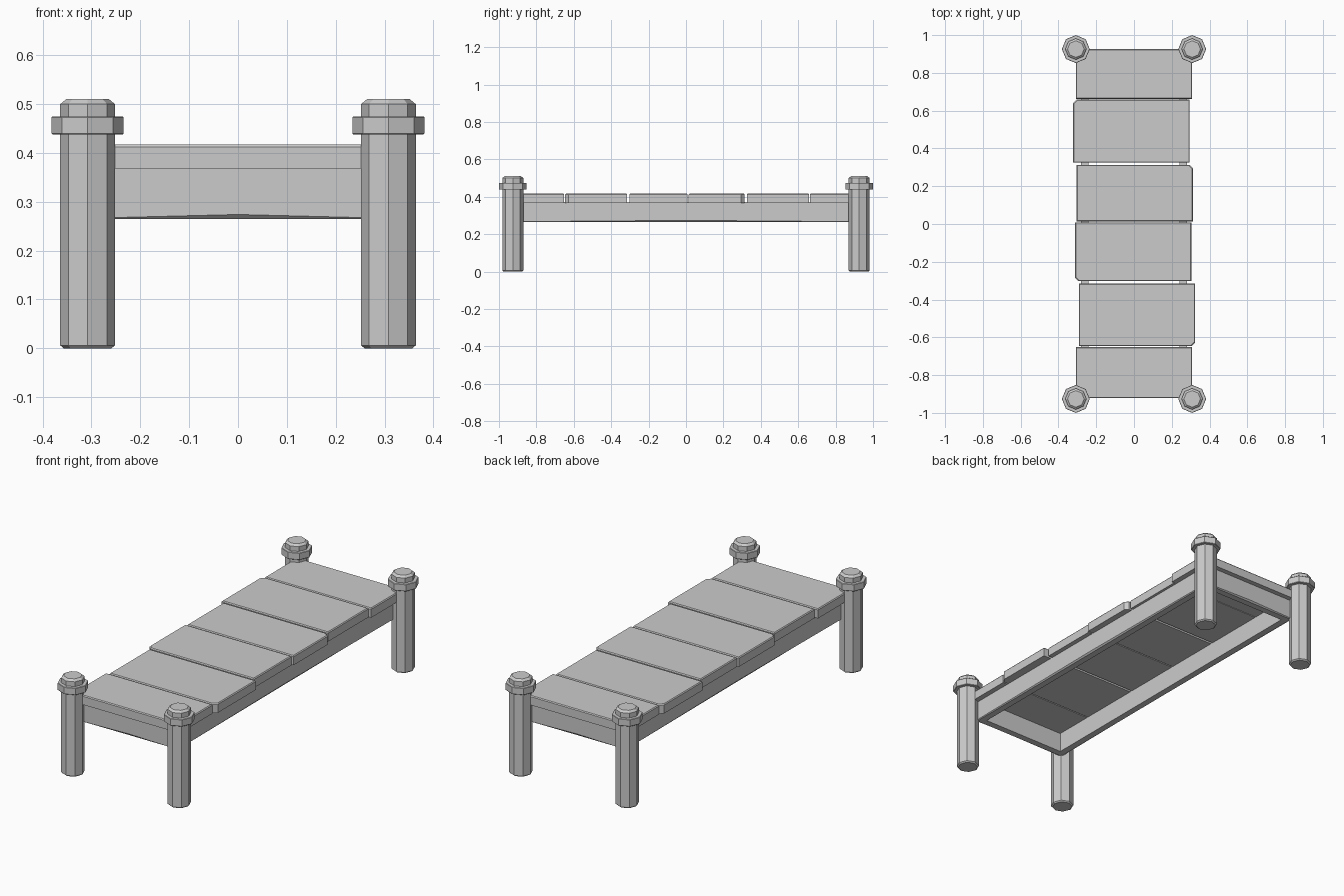
import bpy
import bmesh
from math import cos, sin, pi

cube = bpy.data.objects.get("Cube")
if cube:
    bpy.data.objects.remove(cube)

# One grey for the whole piece
grey = bpy.data.materials.new("plain grey")
grey.use_nodes = True
COLOR = (0.6, 0.6, 0.6, 1)
grey.diffuse_color = COLOR
grey.node_tree.nodes["Principled BSDF"].inputs["Base Color"].default_value = COLOR


def loft(name, rings, caps=True, closed=False):
    """Skin a stack of equal-length point rings."""
    bm = bmesh.new()
    loops = [[bm.verts.new(p) for p in ring] for ring in rings]
    pairs = list(zip(loops, loops[1:]))
    if closed:
        pairs.append((loops[-1], loops[0]))
    for a, b in pairs:
        for i in range(len(a)):
            j = (i + 1) % len(a)
            bm.faces.new((a[i], a[j], b[j], b[i]))
    if caps:
        bm.faces.new(loops[0][::-1])
        bm.faces.new(loops[-1])
    bmesh.ops.recalc_face_normals(bm, faces=bm.faces)
    mesh = bpy.data.meshes.new(name)
    bm.to_mesh(mesh)
    bm.free()
    mesh.materials.append(grey)
    obj = bpy.data.objects.new(name, mesh)
    bpy.context.collection.objects.link(obj)
    return obj


def octagon_stack(name, x, y, profile):
    """Eight-sided turned part from (radius, height) pairs."""
    return loft(name, [[(x + r * cos(i * pi / 4), y + r * sin(i * pi / 4), z)
                        for i in range(8)] for r, z in profile])


# Corner posts with collars
POST = [(0.049, 0), (0.056, 0.006), (0.056, 0.5), (0.044, 0.51)]
COLLAR = [(0.072, 0.438), (0.074, 0.44), (0.074, 0.473), (0.072, 0.475)]
for side, x in (("left", 0.308), ("right", -0.308)):
    for end, y in (("front", -0.926), ("back", 0.926)):
        octagon_stack(f"{end}_{side}_post", x, y, POST)
        octagon_stack(f"{end}_{side}_collar", x, y, COLLAR)


# Rectangular frame, its lower outer edge worn upward at mid-span
def frame_ring(x, y, z, wear=0):
    corners = [(-1, -1), (0, -1), (1, -1), (1, 0), (1, 1), (0, 1), (-1, 1), (-1, 0)]
    return [(cx * x, cy * y, z + (wear if cx * cy == 0 else 0)) for cx, cy in corners]


loft("frame", [frame_ring(0.28, 0.9, 0.372), frame_ring(0.28, 0.9, 0.267, 0.007),
               frame_ring(0.274, 0.894, 0.265), frame_ring(0.24, 0.86, 0.265),
               frame_ring(0.24, 0.86, 0.372)], caps=False, closed=True)


# Deck planks: front edge, back edge, sideways shift, chipped corner
def plank(name, y0, y1, shift, chip):
    half, c = 0.308, 0.018
    mid_y = (y0 + y1) / 2
    outline = []
    for i, (sx, sy) in enumerate([(-1, -1), (1, -1), (1, 1), (-1, 1)]):
        x, y = shift + sx * half, y0 if sy < 0 else y1
        pts = [(x - sx * c, y), (x, y - sy * c)]
        if sx * sy < 0:
            pts.reverse()
        outline += pts[::-1] if i == chip else [(x, y)]

    def inset(z, d):
        return [(x - d * (1 if x > shift else -1),
                 y - d * (1 if y > mid_y else -1), z) for x, y in outline]
    return loft(name, [inset(0.368, 0), inset(0.412, 0), inset(0.417, 0.004)])


PLANKS = [(-0.922, -0.652, 0, None), (-0.646, -0.315, 0.016, 1), (-0.303, 0.008, -0.004, 0),
          (0.014, 0.313, 0.004, 2), (0.325, 0.658, -0.014, 3), (0.662, 0.926, 0, None)]
for n, spec in enumerate(PLANKS, 1):
    plank(f"plank_{n}", *spec)
